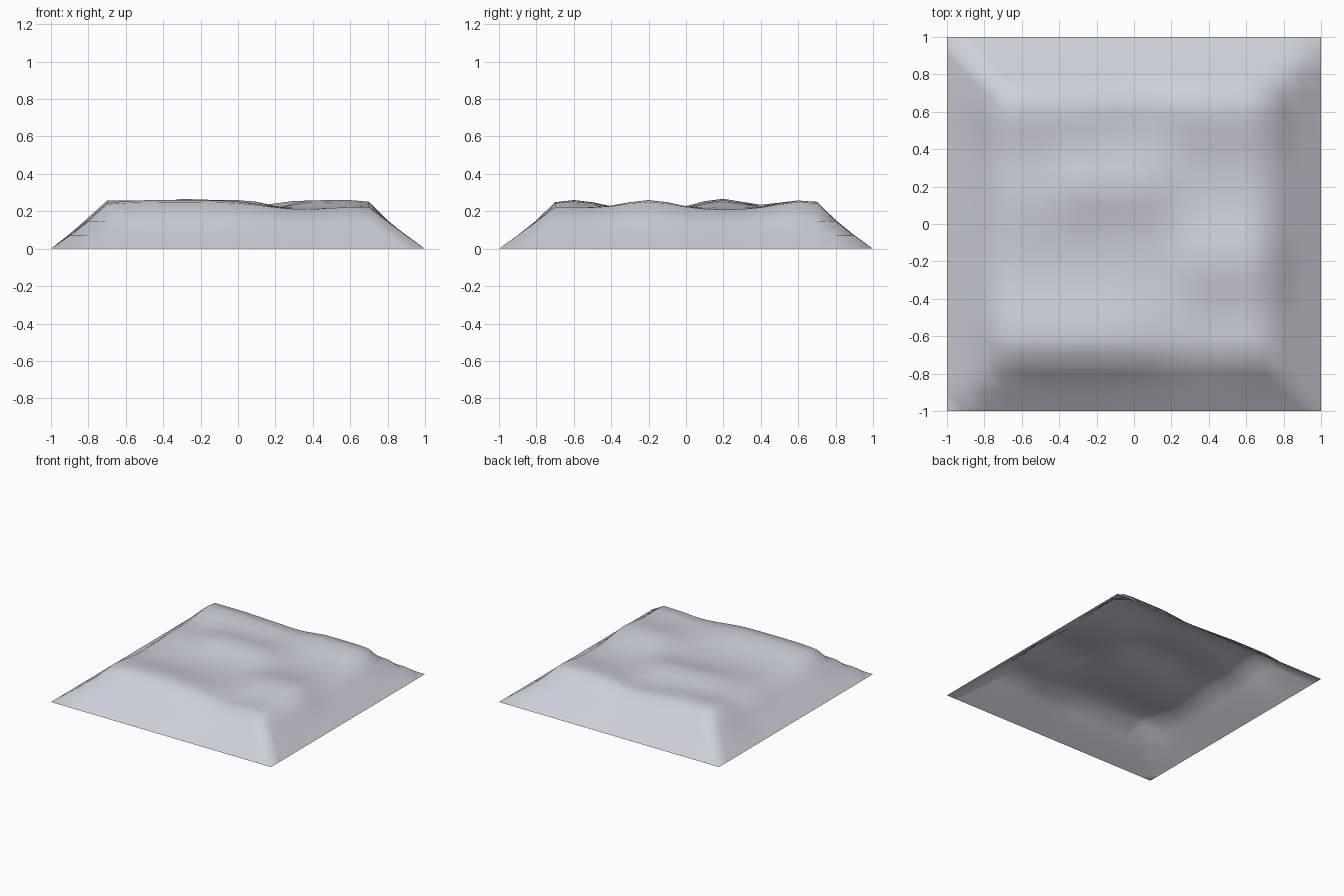
import bpy
import math

if "Cube" in bpy.data.objects:
    bpy.data.objects.remove(bpy.data.objects["Cube"], do_unlink=True)

CELLS = 20        # grid cells per side
BASE = 0.208      # lowest level of the plateau
RIM = 0.3         # width of the sloping border

# Gentle mounds on the plateau: x, y, half width, half depth, height
MOUNDS = [
    (-0.32, -0.60, 0.50, 0.20, 0.052),
    (0.52, -0.20, 0.27, 0.20, 0.052),
    (-0.10, 0.20, 0.30, 0.17, 0.052),
    (-0.50, 0.15, 0.25, 0.20, 0.025),
    (-0.55, 0.60, 0.40, 0.18, 0.050),
    (0.50, 0.62, 0.30, 0.20, 0.050),
    (0.05, 0.65, 0.25, 0.16, 0.020),
    (0.70, -0.65, 0.25, 0.20, 0.015),
]


def height(x, y):
    """Rolling plateau that falls in a straight slope to the four edges."""
    top = BASE + sum(h * math.exp(-((x - cx) / rx) ** 4 - ((y - cy) / ry) ** 2)
                     for cx, cy, rx, ry, h in MOUNDS)
    edge = 1 - max(abs(x), abs(y))
    return top * min(1, edge / RIM)


# Terrain sheet, open underneath
steps = [2 * i / CELLS - 1 for i in range(CELLS + 1)]
verts = [(x, y, height(x, y)) for y in steps for x in steps]
faces = []
for row in range(CELLS):
    for col in range(CELLS):
        a = row * (CELLS + 1) + col
        b, c = a + 1, a + CELLS + 1
        faces += [(a, b, c), (b, c + 1, c)]

mesh = bpy.data.meshes.new("terrain")
mesh.from_pydata(verts, [], faces)
mesh.shade_smooth()
terrain = bpy.data.objects.new("terrain", mesh)
bpy.context.collection.objects.link(terrain)

# Pale stone colour
stone = bpy.data.materials.new("pale_grey_stone")
stone.use_nodes = True
colour = (0.60, 0.63, 0.69, 1)
stone.diffuse_color = colour
stone.node_tree.nodes["Principled BSDF"].inputs["Base Color"].default_value = colour
mesh.materials.append(stone)
